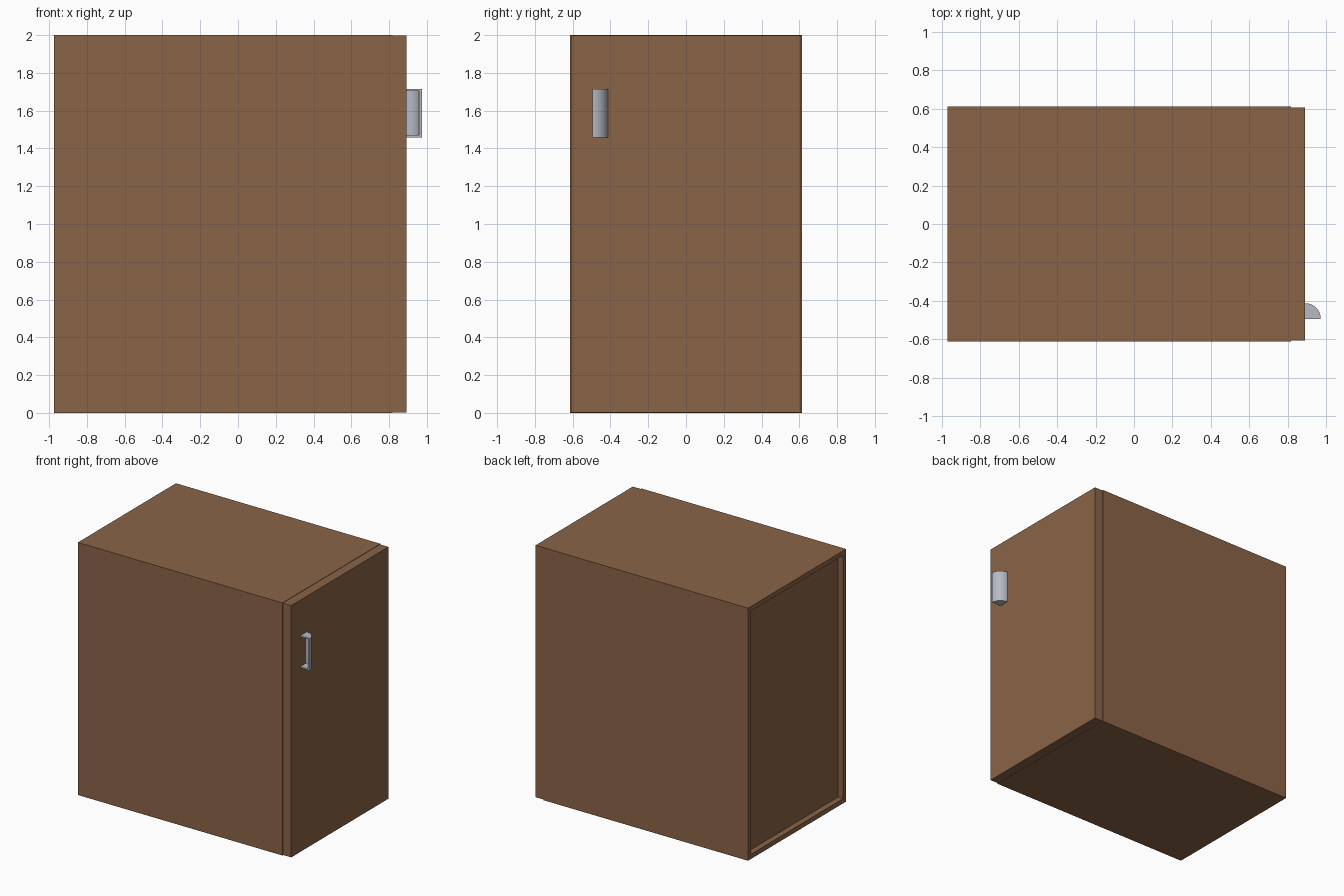
import bpy, bmesh, math

if "Cube" in bpy.data.objects:
    bpy.data.objects.remove(bpy.data.objects["Cube"])


def material(name, rgb):
    m = bpy.data.materials.new(name)
    m.diffuse_color = (*rgb, 1)
    m.use_nodes = True
    m.node_tree.nodes["Principled BSDF"].inputs["Base Color"].default_value = m.diffuse_color
    return m


WOOD = material("brown wood", (0.255, 0.127, 0.064))
METAL = material("brushed steel", (0.46, 0.49, 0.55))


def add_object(name, bm, mat):
    bmesh.ops.recalc_face_normals(bm, faces=bm.faces)
    me = bpy.data.meshes.new(name)
    bm.to_mesh(me)
    bm.free()
    me.materials.append(mat)
    ob = bpy.data.objects.new(name, me)
    bpy.context.collection.objects.link(ob)
    return ob


def box(name, x, y, z, mat=WOOD):
    """Box from (min, max) ranges."""
    bm = bmesh.new()
    bmesh.ops.create_cube(bm, size=1)
    for v in bm.verts:
        for i, (lo, hi) in enumerate((x, y, z)):
            v.co[i] = lo if v.co[i] < 0 else hi
    return add_object(name, bm, mat)


def extrude_profile(name, pts, z0, z1, mat):
    """Prism from an x/y outline."""
    bm = bmesh.new()
    face = bm.faces.new([bm.verts.new((x, y, z0)) for x, y in pts])
    ext = bmesh.ops.extrude_face_region(bm, geom=[face])
    for g in ext["geom"]:
        if isinstance(g, bmesh.types.BMVert):
            g.co.z = z1
    return add_object(name, bm, mat)


# Carcass: open-fronted tube with a recessed back panel
X0, X1, XD = -0.973, 0.818, 0.892     # back, carcass front, door face
W, H, T = 0.613, 2.0, 0.053           # half width, height, board thickness
R = 0.045                             # back recess depth
bm = bmesh.new()
bmesh.ops.create_cube(bm, size=1)
for v in bm.verts:
    v.co = (X0 if v.co.x < 0 else X1, math.copysign(W, v.co.y), 0 if v.co.z < 0 else H)
for sign, depth in ((-1, R), (1, X1 - X0 - R - 0.03)):
    bm.normal_update()
    face = next(f for f in bm.faces if f.normal.x * sign > 0.9)
    bmesh.ops.inset_region(bm, faces=[face], thickness=T)
    ext = bmesh.ops.extrude_face_region(bm, geom=[face])
    bmesh.ops.translate(bm, vec=(-sign * depth, 0, 0),
                        verts=[g for g in ext["geom"] if isinstance(g, bmesh.types.BMVert)])
    if face.is_valid:
        bmesh.ops.delete(bm, geom=[face], context="FACES_ONLY")
add_object("cabinet_carcass", bm, WOOD)

# Door slab, a touch smaller than the carcass
G = 0.005
box("door", (X1, XD), (-W + G, W - G), (G * 0.6, H - G * 0.6))

# Cup pull: quarter-round shell open toward the front, with end caps
RAD, SHELL, CAP = 0.081, 0.014, 0.011
CY, HZ0, HZ1 = -0.494, 1.459, 1.715


def arc(r, n=16):
    return [(XD + r * math.cos(math.pi / 2 * i / n),
             CY + r * math.sin(math.pi / 2 * i / n)) for i in range(n + 1)]


parts = [
    extrude_profile("handle_shell", arc(RAD) + arc(RAD - SHELL)[::-1],
                    HZ0 + CAP, HZ1 - CAP, METAL),
    extrude_profile("handle_bottom_cap", arc(RAD) + [(XD, CY)], HZ0, HZ0 + CAP, METAL),
    extrude_profile("handle_top_cap", arc(RAD) + [(XD, CY)], HZ1 - CAP, HZ1, METAL),
]
for ob in parts:
    ob.select_set(True)
bpy.context.view_layer.objects.active = parts[0]
bpy.ops.object.shade_smooth_by_angle(angle=math.radians(30))
